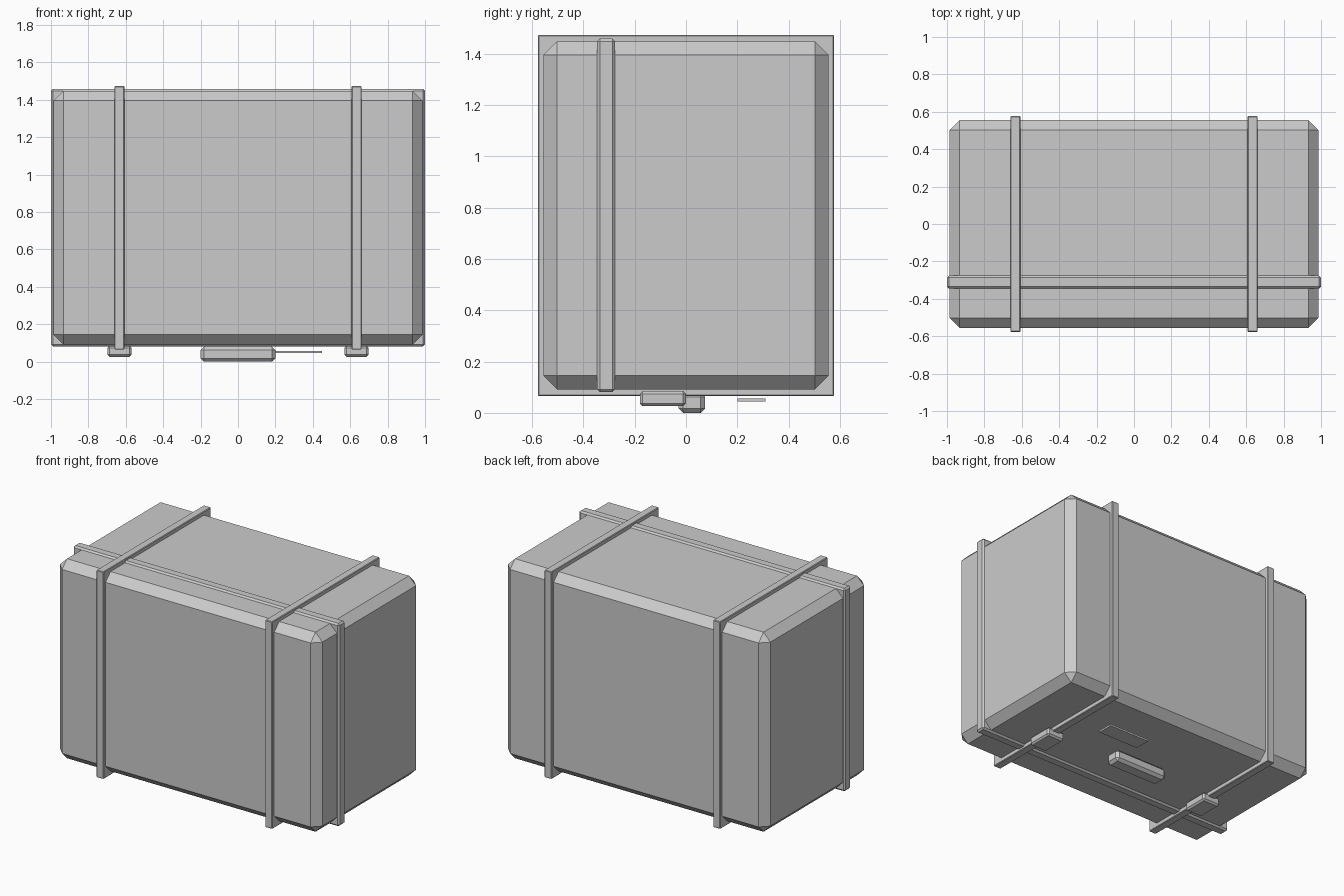
import bpy, bmesh
from mathutils import Vector

if "Cube" in bpy.data.objects:
    bpy.data.objects.remove(bpy.data.objects["Cube"])

grey = bpy.data.materials.new("plain grey")
grey.diffuse_color = (0.6, 0.6, 0.6, 1)
grey.use_nodes = True
grey.node_tree.nodes["Principled BSDF"].inputs["Base Color"].default_value = grey.diffuse_color


def block(name, low, high, bevel=0.0):
    """Flat-shaded box between two corners with one-segment chamfered edges."""
    low, high = Vector(low), Vector(high)
    size, mid = high - low, (low + high) / 2
    bm = bmesh.new()
    bmesh.ops.create_cube(bm, size=1)
    for v in bm.verts:
        v.co = Vector([v.co[i] * size[i] + mid[i] for i in range(3)])
    if bevel:
        bmesh.ops.bevel(bm, geom=bm.edges[:], offset=bevel, segments=1,
                        affect='EDGES', profile=0.5)
    me = bpy.data.meshes.new(name)
    bm.to_mesh(me)
    bm.free()
    me.materials.append(grey)
    ob = bpy.data.objects.new(name, me)
    bpy.context.collection.objects.link(ob)
    return ob


# Main bundle with chamfered edges
block("bundle_body", (-0.987, -0.555, 0.092), (0.987, 0.555, 1.448), 0.053)

# Long strap running around the width
block("long_strap", (-1.0, -0.346, 0.081), (1.0, -0.276, 1.459), 0.011)

# Two cross straps, each with a buckle underneath
for side, x in (("left", -0.634), ("right", 0.634)):
    block(side + "_strap", (x - 0.027, -0.577, 0.065), (x + 0.027, 0.577, 1.473), 0.004)
    block(side + "_buckle", (x - 0.065, -0.18, 0.026), (x + 0.065, 0.0, 0.085), 0.011)

# Carry handle and thin tag on the underside
block("handle", (-0.2, -0.03, 0.0), (0.2, 0.075, 0.08), 0.018)
block("tag", (0.145, 0.2, 0.045), (0.45, 0.31, 0.057), 0.0)
